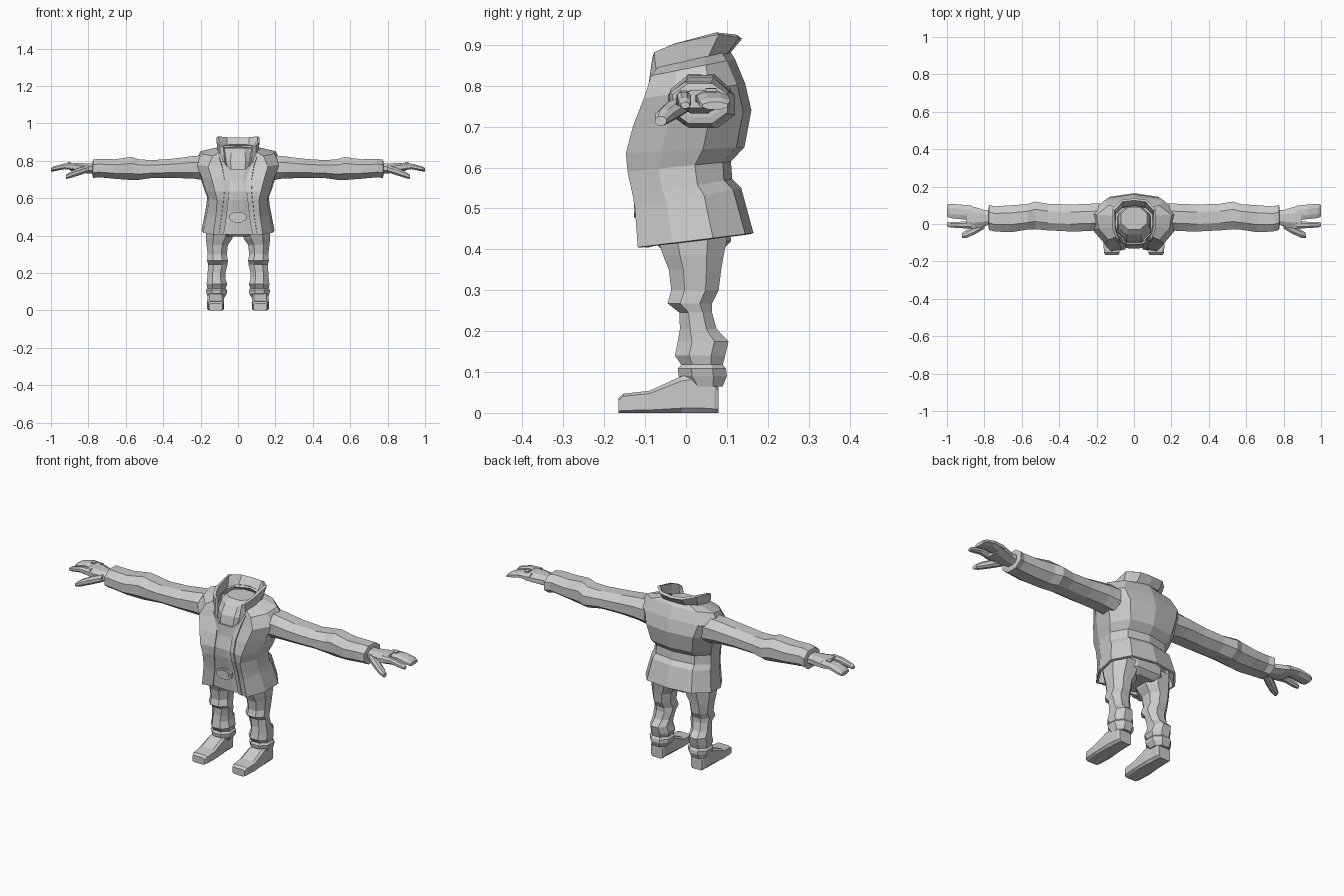
import bpy, bmesh

grey = bpy.data.materials.new("light grey")
grey.diffuse_color = (0.6, 0.6, 0.6, 1)


def finish(name, bm, mirror=False, thick=0):
    me = bpy.data.meshes.new(name)
    bm.to_mesh(me)
    bm.free()
    me.materials.append(grey)
    ob = bpy.data.objects.new(name, me)
    bpy.context.collection.objects.link(ob)
    if thick:
        ob.modifiers.new("thickness", 'SOLIDIFY').thickness = thick
    if mirror:
        ob.modifiers.new("mirror", 'MIRROR').use_axis = (True, False, False)
    return ob


def skin(bm, rings, closed):
    rows = [[bm.verts.new(p) for p in r] for r in rings]
    n = len(rows[0])
    for a, b in zip(rows, rows[1:]):
        for i in range(n if closed else n - 1):
            j = (i + 1) % n
            bm.faces.new((a[i], a[j], b[j], b[i]))
    if closed:
        bm.faces.new(rows[0][::-1])
        bm.faces.new(rows[-1])
        bmesh.ops.recalc_face_normals(bm, faces=bm.faces)


def tube(name, axis, sections, cut=0.28, mirror=True):
    """Loft of chamfered rectangles: (position, u0, u1, v0, v1) along x, y or z."""
    rings = []
    for t, u0, u1, v0, v1 in sections:
        cu, cv = (u1 - u0) * cut, (v1 - v0) * cut
        uv = [(u0 + cu, v0), (u1 - cu, v0), (u1, v0 + cv), (u1, v1 - cv),
              (u1 - cu, v1), (u0 + cu, v1), (u0, v1 - cv), (u0, v0 + cv)]
        place = {'x': lambda u, v: (t, u, v), 'y': lambda u, v: (u, t, v),
                 'z': lambda u, v: (u, v, t)}[axis]
        rings.append([place(u, v) for u, v in uv])
    bm = bmesh.new()
    skin(bm, rings, True)
    return finish(name, bm, mirror)


def sheet(name, halves, thick):
    """Open-fronted shell from half rings running front edge to centre back."""
    bm = bmesh.new()
    skin(bm, [h + [(-x, y, z) for x, y, z in h[-2::-1]] for h in halves], False)
    return finish(name, bm, thick=thick)


# Coat body: z front, z back, y front, y back, half width, front opening half width
levels = [
    (.405, .440, -.118, .165, .195, .080),
    (.500, .550, -.125, .135, .175, .065),
    (.530, .572, -.130, .113, .170, .062),
    (.590, .615, -.143, .110, .165, .055),
    (.635, .650, -.147, .143, .180, .050),
    (.700, .740, -.130, .160, .205, .050),
    (.770, .805, -.103, .145, .235, .062),
    (.825, .865, -.085, .120, .200, .080),
    (.845, .885, -.070, .108, .115, .085),
]
halves = []
for zf, zb, yf, yb, w, e in levels:
    d = yb - yf
    pts = [(e, yf + .015), (max(.68 * w, e + .015), yf), (.95 * w, yf + .3 * d),
           (w, yf + .65 * d), (.68 * w, yb - .02), (0, yb)]
    halves.append([(x, y, zf + (zb - zf) * (y - yf) / d) for x, y in pts])
sheet("coat", halves, .012)

# Standing collar, flared at the back
sheet("collar", [
    [(.070, -.095, .780), (.095, -.070, .810), (.112, -.01, .855), (.110, .055, .872),
     (.065, .100, .878), (0, .108, .880)],
    [(.078, -.082, .870), (.096, -.078, .882), (.114, -.03, .902), (.116, .080, .926),
     (.065, .130, .918), (0, .137, .915)],
], .014)

# Lapel strips along the coat opening
bm = bmesh.new()
skin(bm, [[(e - .004, yf + .012, zf), (e + .022, yf + .005, zf)]
          for zf, zb, yf, yb, w, e in levels[:8]], False)
finish("coat_edge", bm, mirror=True, thick=.008)

# Shirt front between the coat flaps
bm = bmesh.new()
skin(bm, [[(-e - .02, yf + .026, zf), (-e * .5, yf + .016, zf), (e * .5, yf + .016, zf),
           (e + .02, yf + .026, zf)] for zf, zb, yf, yb, w, e in levels[:6]]
     + [[(-.09, -.088, .80), (-.04, -.108, .755), (.04, -.108, .755), (.09, -.088, .80)]], False)
finish("shirt_front", bm, thick=.01)

# Neck stump inside the collar
tube("neck", 'z', [(.74, -.085, .085, -.100, .08), (.80, -.09, .09, -.088, .09),
                   (.845, -.085, .085, -.055, .095), (.868, -.07, .07, -.03, .09)], mirror=False)

# Belt buckle
for name, s, y in (("buckle_frame", 1, -.122), ("buckle_plate", .72, -.127)):
    tube(name, 'y', [(y, -.045 * s, .045 * s, .498 - .028 * s, .498 + .028 * s),
                     (y + .022, -.045 * s, .045 * s, .498 - .028 * s, .498 + .028 * s)],
         mirror=False)

# Hips and trouser legs
tube("hips", 'z', [(.395, -.10, .10, -.055, .085), (.42, -.155, .155, -.08, .11),
                   (.50, -.15, .15, -.09, .105)], mirror=False)
tube("trouser_leg", 'z', [
    (.065, .075, .160, .005, .090), (.090, .060, .168, -.018, .100),
    (.108, .058, .172, -.020, .098), (.118, .066, .164, -.012, .090),
    (.140, .058, .168, -.027, .096), (.175, .068, .164, -.020, .104),
    (.205, .066, .162, -.015, .075), (.245, .056, .160, -.016, .064),
    (.268, .054, .165, -.045, .064), (.300, .060, .162, -.036, .080),
    (.350, .054, .168, -.042, .086), (.385, .030, .172, -.056, .092),
    (.450, .010, .172, -.078, .105)])

# Shoes
tube("shoe", 'y', [
    (-.165, .083, .155, 0, .036), (-.153, .077, .160, 0, .047), (-.090, .074, .165, 0, .054),
    (-.010, .076, .162, 0, .090), (.030, .080, .160, 0, .096), (.070, .080, .158, 0, .075),
    (.080, .085, .153, 0, .062)], cut=.13)

# Sleeves
tube("sleeve", 'x', [
    (.170, -.030, .110, .695, .830), (.240, -.038, .108, .705, .825),
    (.340, -.040, .104, .708, .812), (.460, -.034, .108, .708, .803),
    (.530, -.028, .120, .698, .808), (.570, -.030, .106, .697, .820),
    (.660, -.044, .100, .704, .808), (.745, -.040, .094, .712, .810),
    (.775, -.032, .102, .708, .806), (.778, -.018, .088, .722, .794)])

# Hands: palm, mitten fingers, index finger, thumb and a small raised tab
tube("palm", 'x', [(.760, .000, .075, .732, .785), (.800, -.012, .075, .732, .785),
                   (.850, -.024, .090, .738, .788), (.895, -.024, .100, .746, .788)])
tube("fingers", 'x', [(.870, .022, .098, .748, .788), (.930, .026, .104, .755, .785),
                      (.985, .032, .108, .744, .770), (1.0, .040, .102, .742, .760)])
tube("index_finger", 'x', [(.870, -.025, .013, .748, .788), (.930, -.022, .012, .755, .785),
                           (.985, -.018, .012, .746, .770), (1.0, -.012, .008, .745, .760)])
tube("thumb", 'x', [(.800, -.025, .020, .738, .775), (.850, -.055, -.005, .722, .762),
                    (.895, -.074, -.032, .708, .742), (.920, -.076, -.048, .703, .725)])
tube("hand_tab", 'x', [(.892, .048, .075, .780, .795), (.912, .048, .075, .778, .793)], cut=.1)
